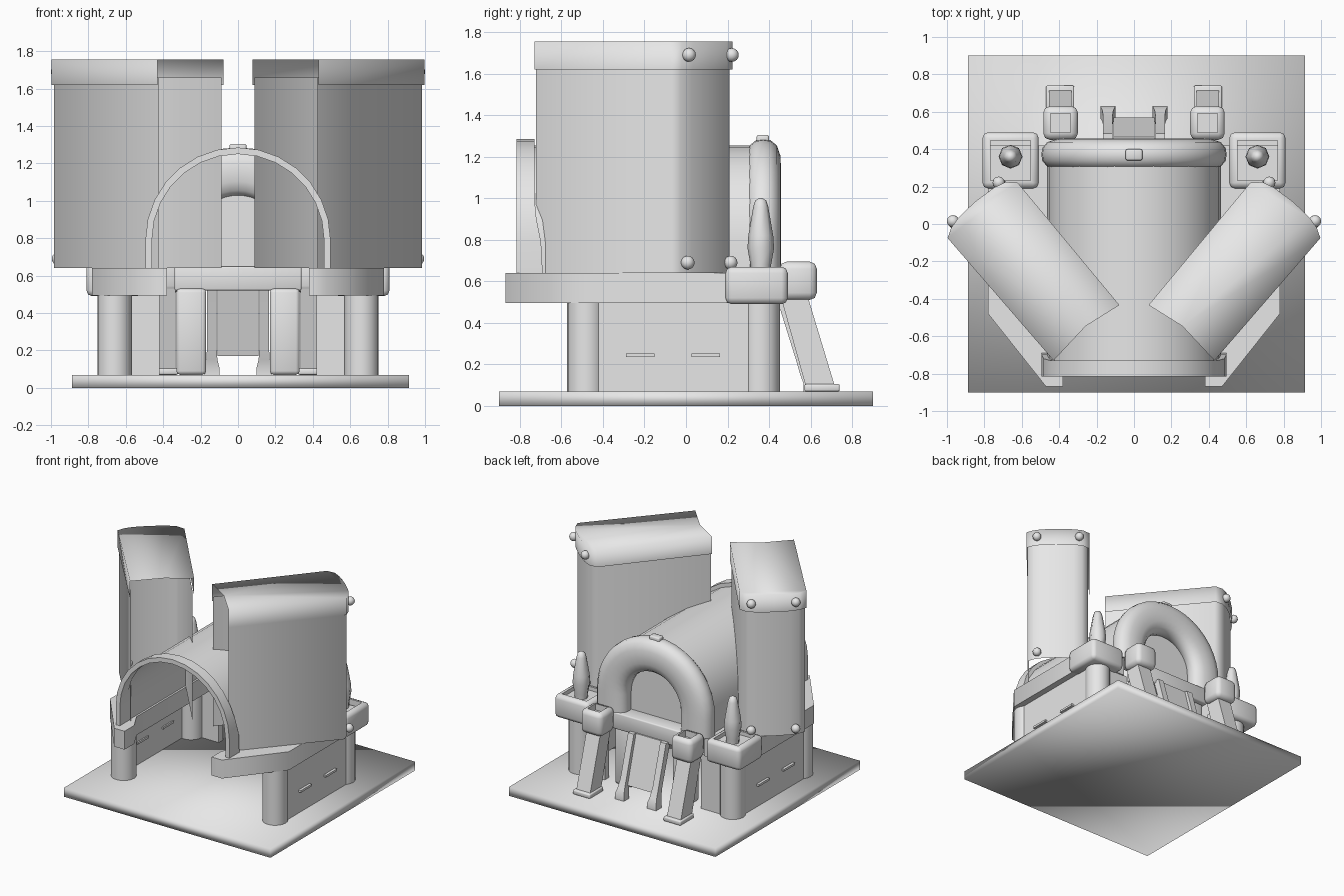
import bpy, bmesh, math
from mathutils import Vector

old = bpy.data.objects.get("Cube")
if old:
    bpy.data.objects.remove(old)

stone = bpy.data.materials.new("plain grey")
stone.use_nodes = True
GREY = (0.8, 0.8, 0.8, 1)
stone.diffuse_color = GREY
for node in stone.node_tree.nodes:
    if node.type == 'BSDF_PRINCIPLED':
        node.inputs["Base Color"].default_value = GREY


def finish(name, bm, angle=60):
    bmesh.ops.recalc_face_normals(bm, faces=bm.faces[:])
    mesh = bpy.data.meshes.new(name)
    bm.to_mesh(mesh)
    bm.free()
    mesh.materials.append(stone)
    ob = bpy.data.objects.new(name, mesh)
    bpy.context.collection.objects.link(ob)
    bpy.ops.object.select_all(action='DESELECT')
    ob.select_set(True)
    bpy.context.view_layer.objects.active = ob
    bpy.ops.object.shade_smooth_by_angle(angle=math.radians(angle))
    return ob


def loft(name, rings, closed=True, caps=True):
    """Skin a list of point rings; open rings give a plain sheet."""
    bm = bmesh.new()
    rows = [[bm.verts.new(p) for p in ring] for ring in rings]
    n = len(rows[0])
    for a, b in zip(rows, rows[1:]):
        for i in range(n if closed else n - 1):
            j = (i + 1) % n
            bm.faces.new((a[i], a[j], b[j], b[i]))
    if caps:
        bm.faces.new(rows[0])
        bm.faces.new(rows[-1])
    return finish(name, bm)


def box(name, x, y, z, bevel=0, recess=0, rim=0.01, angle=60):
    """Box from ranges, with optional rounded edges and hollow top."""
    bm = bmesh.new()
    bmesh.ops.create_cube(bm, size=1)
    for v in bm.verts:
        v.co = [(r[0] + r[1]) / 2 + c * (r[1] - r[0]) for r, c in zip((x, y, z), v.co)]
    if bevel:
        bmesh.ops.bevel(bm, geom=bm.edges[:], offset=bevel, segments=2,
                        profile=0.5, affect='EDGES')
    if recess:
        bm.normal_update()
        top = max((f for f in bm.faces if f.normal.z > 0.9), key=lambda f: f.calc_area())
        bmesh.ops.inset_region(bm, faces=[top], thickness=rim)
        low = bmesh.ops.extrude_face_region(bm, geom=[top])
        verts = [g for g in low["geom"] if isinstance(g, bmesh.types.BMVert)]
        bmesh.ops.translate(bm, verts=verts, vec=(0, 0, -recess))
        if top.is_valid:
            bm.faces.remove(top)
    return finish(name, bm, angle)


def lathe(name, x, y, profile, sides):
    rings = [[(x + r * math.cos(t * math.tau / sides), y + r * math.sin(t * math.tau / sides), z)
              for t in range(sides)] for r, z in profile]
    return loft(name, rings)


def ball(name, centre, r):
    bm = bmesh.new()
    bmesh.ops.create_uvsphere(bm, u_segments=12, v_segments=8, radius=r)
    bmesh.ops.translate(bm, verts=bm.verts[:], vec=centre)
    return finish(name, bm)


def arch(r, steps=14, low=0.64, mid=0.79):
    """Round arch outline in x and z, from foot to foot."""
    pts = [(-r, low)]
    for i in range(steps + 1):
        t = math.pi * (1 - i / steps)
        pts.append((r * math.cos(t), mid + r * math.sin(t)))
    return pts + [(r, low)]


def rect(x, y, z):
    return [(x[0], y[0], z), (x[1], y[0], z), (x[1], y[1], z), (x[0], y[1], z)]


# Ground plate, softly shaded all over
box("base_plate", (-0.887, 0.913), (-0.9, 0.9), (0, 0.07), angle=180)

# Barrel vault and thin front arch
loft("vault", [[(x, y, z) for x, z in arch(0.465)] for y in (-0.75, 0.32)], False, False)
rings = []
for (xo, zo), (xi, zi) in zip(arch(0.495), arch(0.46)):
    back = -0.73 + 0.04 * min(1, max(0, (0.95 - zo) / 0.2))
    rings.append([(xo, -0.815, zo), (xo, back, zo), (xi, back, zi), (xi, -0.815, zi)])
loft("front_arch", rings)

# Fat rounded back arch with a closed panel inside
rings = []
for x, z in arch(0.365, 20):
    out = Vector((x, 0, max(0, z - 0.79))).normalized()
    ring = []
    for k in range(16):
        t = k * math.tau / 16
        c, s = math.cos(t), math.sin(t)
        grow = 1 / (abs(c) ** 2.6 + abs(s) ** 2.6) ** (1 / 2.6)
        p = Vector((x, 0.372, z)) + out * (0.13 * c * grow)
        ring.append(p + Vector((0, 0.085 * s * grow, 0)))
    rings.append(ring)
loft("back_arch", rings)
box("back_keystone", (-0.045, 0.045), (0.34, 0.4), (1.26, 1.305), 0.01)
bm = bmesh.new()
bm.faces.new([bm.verts.new((x, 0.34, z)) for x, z in arch(0.33)])
finish("back_arch_panel", bm)

# Gate under the back arch with a sloping plate
box("gate_lintel", (-0.34, 0.34), (0.32, 0.455), (0.52, 0.65), 0.01)
loft("gate_plate", [rect((-0.11, 0.11), (0.545, 0.57), 0.17),
                    rect((-0.11, 0.11), (0.44, 0.465), 0.54)])

# Tower outline in its own frame: along the long side, then across
TOWER = [(0, 0), (0.866, -0.005), (0.895, 0.045), (0.912, 0.11), (0.92, 0.23),
         (0.912, 0.36), (0.895, 0.425), (0.85, 0.472), (0, 0.46)]

for s, side in ((1, "left"), (-1, "right")):

    def span(a, b):
        return sorted((s * a, s * b))

    def place(u, w, z):
        return (s * (0.43 + 0.65 * u - 0.765 * w), -0.73 + 0.76 * u + 0.645 * w, z)

    # Open tower shell with a slightly wider lid
    body = [(u * 0.985 + 0.002, 0.008 + w * 0.955) for u, w in TOWER]
    loft(side + "_tower_shell", [[place(u, w, z) for u, w in body] for z in (0.64, 1.66)],
         False, False)
    bm = bmesh.new()
    low = [bm.verts.new(place(u, w, 1.62)) for u, w in TOWER]
    top = [bm.verts.new(place(u, w, 1.755)) for u, w in TOWER]
    for i in range(len(TOWER) - 1):
        bm.faces.new((low[i], low[i + 1], top[i + 1], top[i]))
    notch = bm.verts.new(place(0.03, 0.25, 1.755))
    bm.faces.new(top + [notch])
    finish(side + "_tower_lid", bm, 180)
    for level, z, u in (("lid", 1.69, 0.916), ("foot", 0.69, 0.908)):
        for end, w in (("outer", 0.075), ("inner", 0.395)):
            ball(f"{side}_{level}_{end}_rivet", place(u, w, z), 0.033)

    # Wall walk
    plan = [(0.38, -0.87), (0.47, -0.87), (0.78, -0.48), (0.78, 0.42),
            (0.45, 0.42), (0.45, -0.62), (0.38, -0.75)]
    loft(side + "_wall_walk", [[(s * x, y, z) for x, y in plan] for z in (0.495, 0.64)])

    # Walls and round piers
    box(side + "_side_wall", span(0.68, 0.73), (-0.48, 0.36), (0.07, 0.5))
    box(side + "_back_wall", span(0.42, 0.66), (0.36, 0.41), (0.07, 0.5))
    box(side + "_gate_jamb", span(0.17, 0.33), (0.3, 0.42), (0.07, 0.53), 0.02)
    for end, y in (("front", -0.48), ("back", 0.36)):
        lathe(f"{side}_{end}_pier", s * 0.66, y, [(0.092, 0.07), (0.092, 0.5)], 20)
    for n, y in (("front", -0.22), ("back", 0.095)):
        box(f"{side}_{n}_wall_slot", span(0.67, 0.75), (y - 0.068, y + 0.068), (0.235, 0.252))

    # Corner turret with a tapered spike
    box(side + "_turret", span(0.51, 0.81), (0.19, 0.49), (0.49, 0.67), 0.03, 0.06, 0.018)
    lathe(side + "_spike", s * 0.66, 0.36,
          [(0.045, 0.6), (0.05, 0.68), (0.064, 0.76), (0.06, 0.82), (0.036, 0.96),
           (0.026, 0.99), (0.008, 1.0)], 8)

    # Arch footing with a sloping buttress
    box(side + "_arch_block", span(0.3, 0.485), (0.45, 0.63), (0.51, 0.695), 0.035, 0.05, 0.006)
    loft(side + "_buttress", [rect(span(0.335, 0.455), (0.575, 0.715), 0.1),
                              rect(span(0.335, 0.455), (0.455, 0.585), 0.53)])
    box(side + "_buttress_foot", span(0.32, 0.47), (0.57, 0.74), (0.07, 0.105), 0.008)

    # Slim sloping gate post with a flared foot
    steps = [(0.07, 0.565, 0.63, 0.04), (0.11, 0.565, 0.63, 0.04), (0.15, 0.55, 0.61, 0.03),
             (0.22, 0.53, 0.58, 0.025), (0.54, 0.43, 0.485, 0.025)]
    loft(side + "_gate_post",
         [rect(span(0.14 - h, 0.14 + h), (a, b), z) for z, a, b, h in steps])
